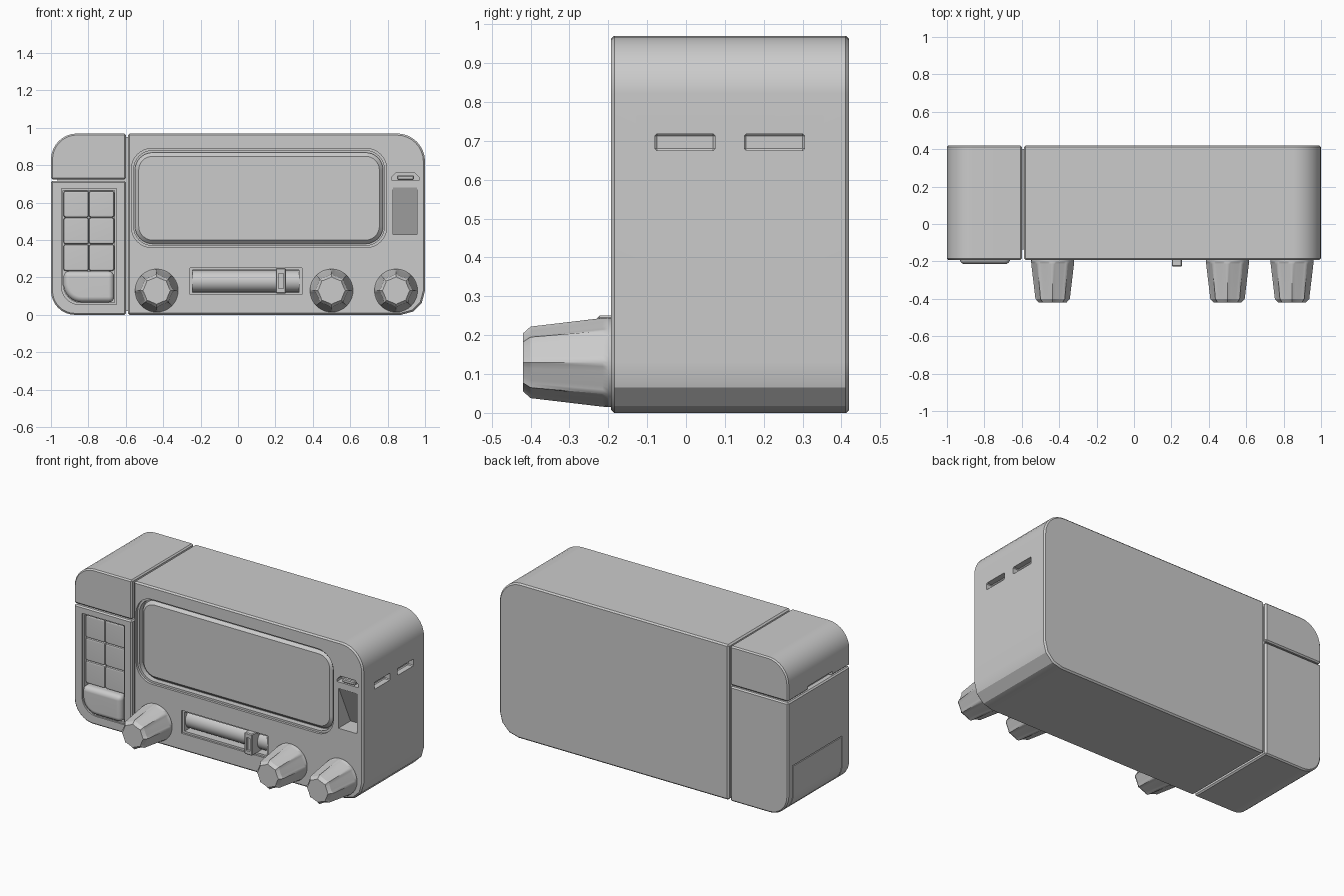
import bpy, bmesh, math

if "Cube" in bpy.data.objects:
    bpy.data.objects.remove(bpy.data.objects["Cube"])

FRONT, BACK = -0.193, 0.42


def link(name, bm):
    bmesh.ops.recalc_face_normals(bm, faces=bm.faces)
    me = bpy.data.meshes.new(name)
    bm.to_mesh(me)
    bm.free()
    ob = bpy.data.objects.new(name, me)
    bpy.context.collection.objects.link(ob)
    return ob


def apply(ob, mod):
    bpy.context.view_layer.objects.active = ob
    bpy.ops.object.modifier_apply(modifier=mod.name)


def bevel(ob, width, segs=1, angle=60):
    m = ob.modifiers.new("bevel", 'BEVEL')
    m.width, m.segments = width, segs
    m.limit_method, m.angle_limit = 'ANGLE', math.radians(angle)
    apply(ob, m)
    return ob


def cut(ob, cutter, op='DIFFERENCE'):
    m = ob.modifiers.new("cut", 'BOOLEAN')
    m.operation, m.object, m.solver = op, cutter, 'EXACT'
    apply(ob, m)
    bpy.data.objects.remove(cutter)


def rounded(x0, x1, z0, z1, radii, segs=(8, 8, 8, 8)):
    """Rounded rectangle in xz; corners: bottom left, bottom right, top right, top left."""
    pts = []
    corners = [(x0, z0, 1, 1), (x1, z0, -1, 1), (x1, z1, -1, -1), (x0, z1, 1, -1)]
    for i, ((x, z, sx, sz), r, n) in enumerate(zip(corners, radii, segs)):
        if r == 0:
            pts.append((x, z))
            continue
        for k in range(n + 1):
            a = math.pi * (1 + i / 2) + math.pi / 2 * k / n
            pts.append((x + sx * r + r * math.cos(a), z + sz * r + r * math.sin(a)))
    return pts


def prism(name, pts, y0, y1):
    bm = bmesh.new()
    f = bm.faces.new([bm.verts.new((x, y0, z)) for x, z in pts])
    g = bmesh.ops.extrude_face_region(bm, geom=[f])
    bmesh.ops.translate(bm, vec=(0, y1 - y0, 0),
                        verts=[v for v in g['geom'] if isinstance(v, bmesh.types.BMVert)])
    return link(name, bm)


def box(name, x0, x1, y0, y1, z0, z1):
    return prism(name, [(x0, z0), (x1, z0), (x1, z1), (x0, z1)], y0, y1)


# Main housing with the screen, slider and button recesses
main = prism("main_housing", rounded(-0.588, 1, 0, 0.97, (0, 0.13, 0.15, 0), (1, 3, 8, 1)), FRONT, BACK)
bevel(main, 0.009)
cut(main, prism("c", rounded(-0.57, 0.795, 0.36, 0.89, [0.11] * 4), -0.3, FRONT + 0.015))
cut(main, prism("c", rounded(-0.557, 0.782, 0.372, 0.878, [0.1] * 4), -0.3, FRONT + 0.05))
cut(main, box("c", -0.257, 0.343, -0.3, FRONT + 0.012, 0.108, 0.252))
cut(main, box("c", -0.243, 0.327, -0.3, FRONT + 0.07, 0.12, 0.24))
cut(main, prism("c", [(0.82, 0.72), (0.97, 0.72), (0.97, 0.735), (0.945, 0.76), (0.845, 0.76), (0.82, 0.735)],
                -0.3, FRONT + 0.05))

# Wedge pocket on the right of the front, deepest at its lower edge
bm = bmesh.new()
side = [(-0.3, 0.68), (FRONT + 0.004, 0.68), (FRONT + 0.12, 0.43), (-0.3, 0.43)]
a, b = [[bm.verts.new((x, y, z)) for y, z in side] for x in (0.83, 0.958)]
bm.faces.new(a)
bm.faces.new(b)
for i in range(4):
    bm.faces.new((a[i], a[(i + 1) % 4], b[(i + 1) % 4], b[i]))
cut(main, link("c", bm))

# Two slots in the right side
for y in (-0.08, 0.15):
    cut(main, bevel(box("c", 0.96, 1.1, y, y + 0.155, 0.675, 0.718), 0.005))

# Left column: lower housing, upper cap and the core behind their seams
column_outline = rounded(-1, -0.6, 0, 0.717, (0.13, 0, 0, 0))
column = bevel(prism("left_column", column_outline, FRONT, BACK), 0.008)
cap = bevel(prism("left_cap", rounded(-1, -0.6, 0.725, 0.97, (0, 0, 0, 0.14)), FRONT, BACK), 0.008)
cut(column, prism("c", rounded(-0.945, -0.65, 0.055, 0.675, (0.1, 0, 0, 0)), -0.3, FRONT + 0.01))
cut(column, prism("c", rounded(-0.935, -0.66, 0.065, 0.665, (0.1, 0, 0, 0)), -0.3, FRONT + 0.045))
core = box("seam_core", -0.965, -0.5, -0.135, 0.4, 0.15, 0.8)
base_core = box("lower_seam_core", -0.9, -0.5, -0.135, 0.4, 0.02, 0.95)

# Finger notch below the cap and the hatch low on the left side
cut(cap, box("c", -1.1, -0.965, -0.02, 0.22, 0.7, 0.75))
cut(column, box("c", -1.1, -0.955, -0.115, 0.375, 0.045, 0.31))
hatch = prism("side_hatch", column_outline, FRONT, BACK)
cut(hatch, box("c", -1.1, -0.95, -0.109, 0.369, 0.051, 0.304), 'INTERSECT')

# Keypad: two columns of three low keys and one wide key
for row in range(3):
    for col in range(2):
        x, z = -0.933 + 0.136 * col, 0.521 - 0.143 * row
        bevel(box(f"key_{row}_{col}", x, x + 0.1355, FRONT + 0.015, -0.1, z, z + 0.1425), 0.012, 2)
wide = prism("wide_key", rounded(-0.933, -0.662, 0.067, 0.234, (0.098, 0, 0, 0)), FRONT - 0.022, -0.1)
bevel(wide, 0.03, 4)

# Screen
bevel(prism("screen", rounded(-0.551, 0.776, 0.38, 0.868, [0.094] * 4), FRONT + 0.02, -0.1), 0.02)

# Latch button above the pocket
bevel(box("latch_button", 0.85, 0.94, FRONT + 0.005, -0.13, 0.722, 0.746), 0.005)

# Tuning drum lying in its slot, and the slider tab
bm = bmesh.new()
bmesh.ops.create_cone(bm, cap_ends=True, segments=40, radius1=0.058, radius2=0.058, depth=0.568)
for v in bm.verts:
    v.co = (v.co.z + 0.042, v.co.x - 0.117, v.co.y + 0.18)
link("tuning_drum", bm)
tab = bevel(box("slider_tab", 0.202, 0.257, -0.228, -0.1, 0.115, 0.25), 0.005)
cut(tab, box("c", 0.217, 0.242, -0.3, -0.213, 0.14, 0.222))


# Fluted tapered knobs: round at the base, eight sharp ridges towards the front
def knob(name, cx, cz=0.13, n=64):
    bm = bmesh.new()
    rings = []
    for y, r, flute in ((-0.15, 0.11, 0), (-0.2, 0.115, 0), (-0.215, 0.114, 0.06),
                        (-0.4, 0.092, 0.13), (-0.42, 0.074, 0.1)):
        ring = []
        for k in range(n):
            t = 2 * math.pi * k / n
            rr = r * (1 - flute * abs(math.sin(4 * t)) ** 0.6)
            ring.append(bm.verts.new((cx + rr * math.cos(t), y, cz + rr * math.sin(t))))
        rings.append(ring)
    for a, b in zip(rings, rings[1:]):
        for k in range(n):
            bm.faces.new((a[k], a[(k + 1) % n], b[(k + 1) % n], b[k]))
    bm.faces.new(rings[0])
    bm.faces.new(rings[-1])
    return link(name, bm)


for i, x in enumerate((-0.435, 0.5, 0.845)):
    knob(f"knob_{i}", x)

# Smooth shading with sharp edges kept; flat faces stay flat
for ob in bpy.data.objects:
    ob.select_set(True)
bpy.context.view_layer.objects.active = main
bpy.ops.object.shade_smooth_by_angle(angle=math.radians(25))
for ob in bpy.data.objects:
    m = ob.modifiers.new("weighted_normals", 'WEIGHTED_NORMAL')
    m.keep_sharp = True
